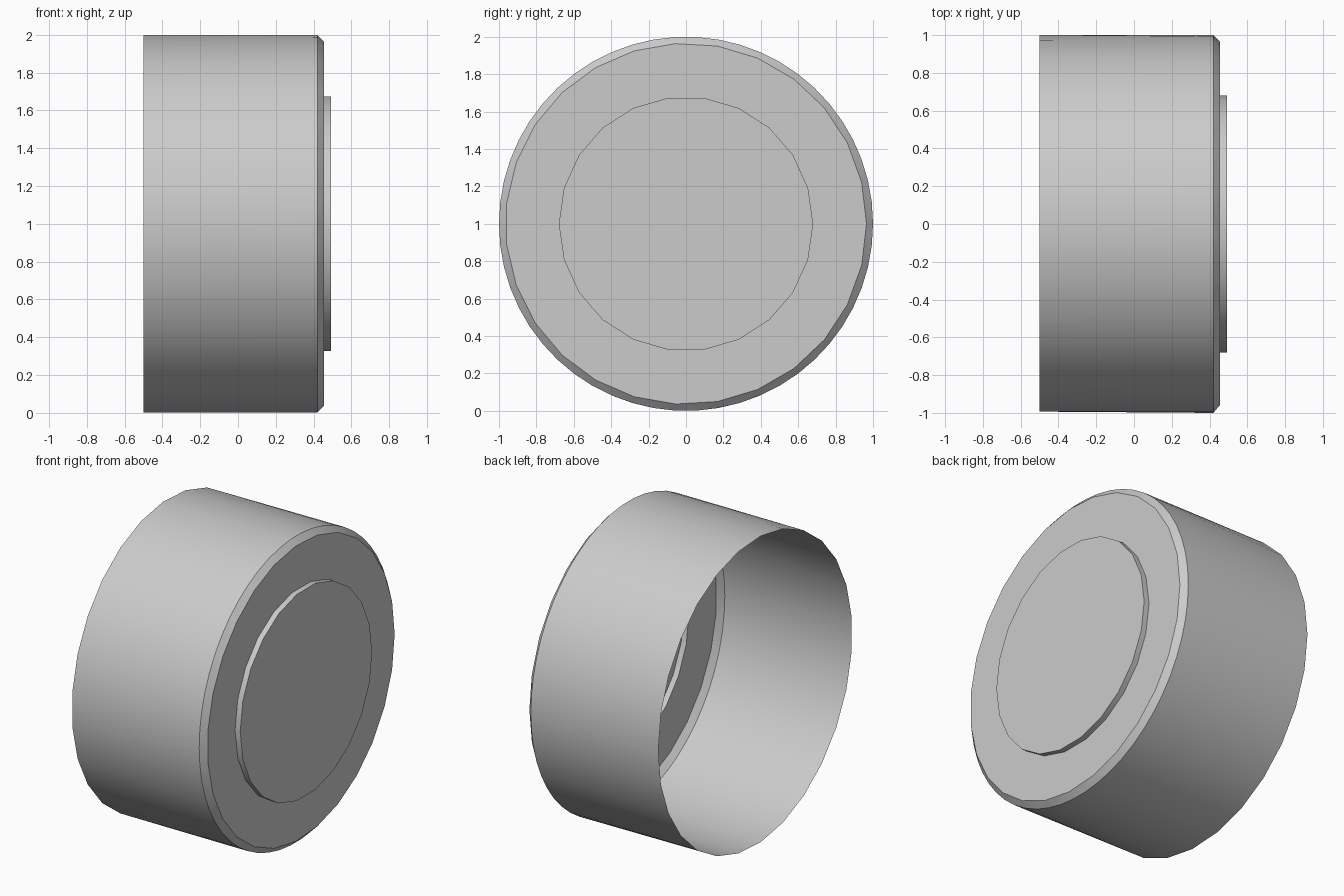
import bpy, bmesh
from math import cos, sin, tau, radians

if "Cube" in bpy.data.objects:
    bpy.data.objects.remove(bpy.data.objects["Cube"])

bm = bmesh.new()


def ring(x, radius, sides):
    """Circle of vertices around the x axis, starting at +y."""
    return [bm.verts.new((x, radius * cos(tau * i / sides),
                          1 + radius * sin(tau * i / sides))) for i in range(sides)]


def zip_rings(a, b):
    """Join two rings, which may have different side counts."""
    na, nb = len(a), len(b)
    if na == nb:
        for i in range(na):
            j = (i + 1) % na
            bm.faces.new((a[i], a[j], b[j], b[i]))
        return
    i = j = 0
    while i < na or j < nb:
        if j >= nb or (i < na and (i + 0.5) / na <= (j + 0.5) / nb):
            bm.faces.new((a[i], a[(i + 1) % na], b[j % nb]))
            i += 1
        else:
            bm.faces.new((a[i % na], b[(j + 1) % nb], b[j]))
            j += 1


# Thin open shell: (x, radius, sides) from the open end to the raised disc
profile = [(-0.5, 1.0, 27), (0.42, 1.0, 54), (0.455, 0.965, 27),
           (0.455, 0.68, 22), (0.492, 0.68, 22)]
rings = [ring(*p) for p in profile]
for a, b in zip(rings, rings[1:]):
    zip_rings(a, b)
# End face of the raised disc
bm.faces.new(rings[-1])

mesh = bpy.data.meshes.new("round_cap")
bm.to_mesh(mesh)
bm.free()
cap = bpy.data.objects.new("round_cap", mesh)
bpy.context.collection.objects.link(cap)

# Smooth curved walls, sharp rims
bpy.context.view_layer.objects.active = cap
cap.select_set(True)
bpy.ops.object.shade_smooth_by_angle(angle=radians(30))
